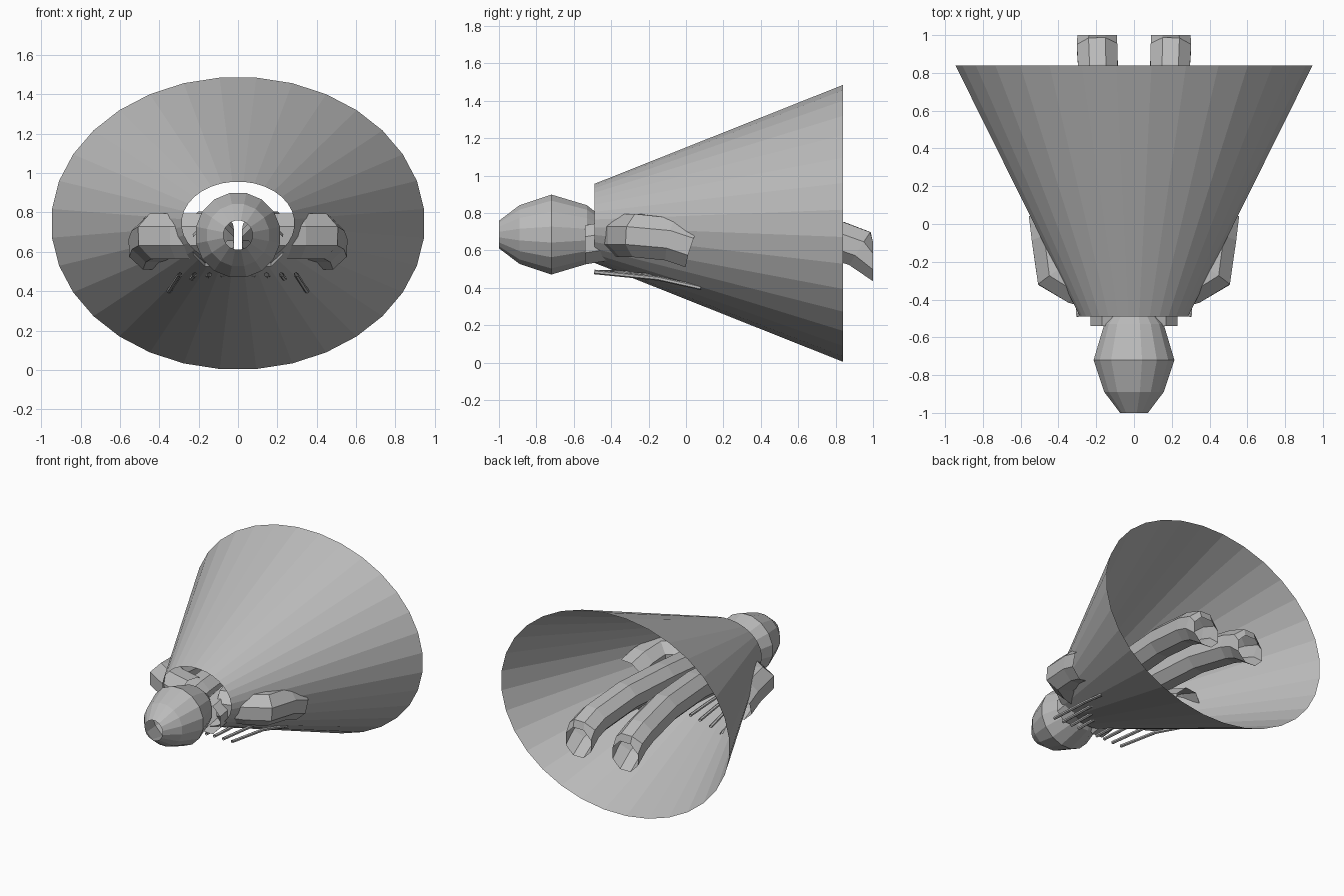
import bpy
import bmesh
from math import sin, cos, tau
from mathutils import Vector

cube = bpy.data.objects.get("Cube")
if cube:
    bpy.data.objects.remove(cube, do_unlink=True)

grey = bpy.data.materials.new("plain_grey")
grey.use_nodes = True
colour = (0.5, 0.5, 0.5, 1)
grey.diffuse_color = colour
grey.node_tree.nodes["Principled BSDF"].inputs["Base Color"].default_value = colour


def loft(name, rings):
    """Open shell through rings of points."""
    bm = bmesh.new()
    loops = [[bm.verts.new(p) for p in ring] for ring in rings]
    for a, b in zip(loops, loops[1:]):
        n = len(a)
        for i in range(n):
            j = (i + 1) % n
            bm.faces.new((a[i], a[j], b[j], b[i]))
    bmesh.ops.recalc_face_normals(bm, faces=bm.faces)
    mesh = bpy.data.meshes.new(name)
    bm.to_mesh(mesh)
    bm.free()
    mesh.materials.append(grey)
    obj = bpy.data.objects.new(name, mesh)
    bpy.context.collection.objects.link(obj)
    return obj


def oval(y, z, rx, rz, sides):
    """Ring facing the front, with a flat side on top."""
    turns = [tau * (i + 0.5) / sides for i in range(sides)]
    return [(rx * cos(t), y, z + rz * sin(t)) for t in turns]


def tube(name, path, radius, sides, square_ends=False):
    """Open tube along a path, with mitred bends."""
    pts = [Vector(p) for p in path]
    rings = []
    for i, p in enumerate(pts):
        back = (p - pts[max(i - 1, 0)]).normalized()
        ahead = (pts[min(i + 1, len(pts) - 1)] - p).normalized()
        d = (back + ahead).normalized()
        if square_ends and i in (0, len(pts) - 1):
            d = Vector((0, 1, 0))
        side = d.cross(Vector((0, 0, 1))).normalized()
        up = side.cross(d)
        bend = back.dot(ahead) if 0 < i < len(pts) - 1 else 1
        widen = 1 / max(((1 + bend) / 2) ** 0.5, 0.7)
        turns = [tau * (k + 0.5) / sides for k in range(sides)]
        rings.append([p + radius * (widen * cos(t) * side + sin(t) * up) for t in turns])
    return loft(name, rings)


# Flared skirt-like body, open at both ends
loft("cone_body", [oval(-0.49, 0.745, 0.287, 0.212, 32),
                   oval(0.84, 0.745, 0.95, 0.744, 32)])

# Faceted head with open ends
head_profile = [(-1, 0.075), (-0.89, 0.16), (-0.72, 0.218), (-0.53, 0.16), (-0.43, 0.08)]
loft("head", [oval(y, 0.685, r, r, 16) for y, r in head_profile])

leg = [(0.125, -0.54, 0.63), (0.125, -0.3, 0.67), (0.13, 0.1, 0.7),
       (0.16, 0.5, 0.7), (0.19, 0.82, 0.65), (0.195, 0.93, 0.61), (0.195, 1, 0.54)]
arm = [(0.12, -0.36, 0.68), (0.3, -0.31, 0.68), (0.4, -0.25, 0.68),
       (0.425, -0.08, 0.66), (0.44, 0.04, 0.62)]
# Start and end of each thin feeler under the body
feelers = [(0.08, 0.09, 0.47), (0.145, 0.17, 0.455),
           (0.22, 0.26, 0.43), (0.295, 0.35, 0.4)]

for label, s in (("left", 1), ("right", -1)):
    def mirrored(path):
        return [(s * x, y, z) for x, y, z in path]

    tube(label + "_leg", mirrored(leg), 0.113, 8, True)
    tube(label + "_arm", mirrored(arm), 0.125, 8)
    for n, (x0, x1, z1) in enumerate(feelers):
        path = [(x0, -0.49, 0.485), (x0 + (x1 - x0) * 0.4, -0.15, z1 + (0.485 - z1) * 0.6),
                (x1, 0.08, z1)]
        tube(f"{label}_feeler_{n + 1}", mirrored(path), 0.012, 6)
